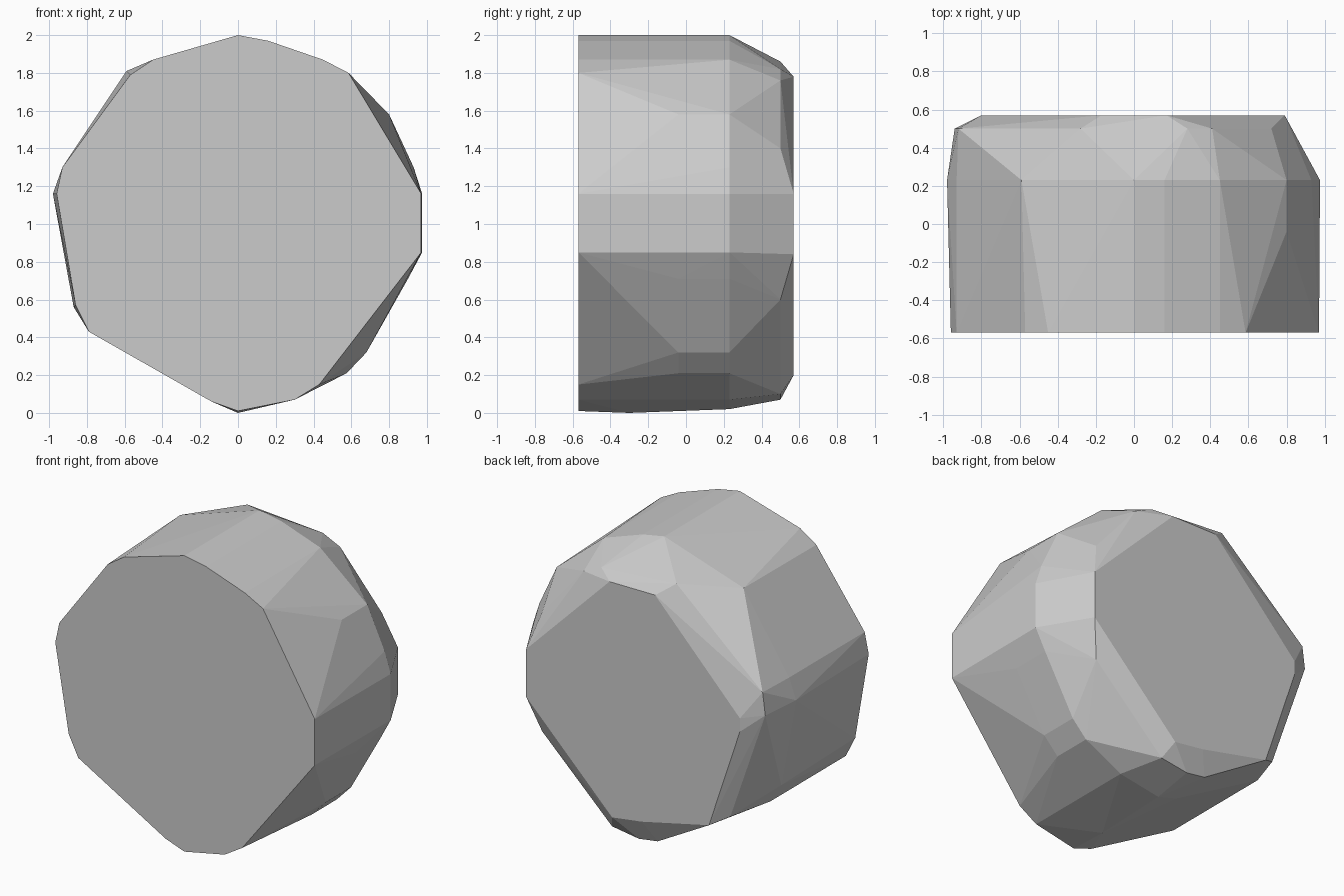
import bpy, bmesh

# Outline (x, z) of the stone at each depth y, front to back
sections = {
    -0.57: [(0, 2), (.16, 1.97), (.45, 1.87), (.585, 1.8), (.97, 1.16), (.97, .85),
            (.43, .15), (.3, .07), (0, .01), (-.14, .06), (-.79, .43), (-.86, .57),
            (-.96, 1.16), (-.93, 1.3), (-.57, 1.79), (-.45, 1.87)],
    -0.30: [(0, 0)],
    -0.04: [(.8, 1.58), (.9, .71), (.68, .32), (.575, .21)],
    0.23: [(0, 2), (.16, 1.97), (.45, 1.87), (.8, 1.58), (.93, 1.3), (.975, 1.16),
           (.975, .85), (.9, .71), (.68, .32), (.575, .21), (.3, .07), (0, .02),
           (-.14, .06), (-.79, .43), (-.87, .56), (-.98, 1.16), (-.93, 1.3), (-.59, 1.81)],
    0.50: [(-.28, 1.86), (.28, 1.82), (.41, 1.76), (.72, 1.4), (.72, .6), (.2, .1),
           (0, .07), (-.14, .09), (-.68, .4), (-.94, 1.15), (-.92, 1.3)],
    0.57: [(.17, 1.78), (.79, 1.16), (.79, .84), (.15, .2), (-.07, .23), (-.57, .34),
           (-.8, 1.03), (-.8, 1.12), (-.17, 1.78)],
}

# Wrap the outlines in one faceted skin
bm = bmesh.new()
for y, outline in sections.items():
    for x, z in outline:
        bm.verts.new((x, y, z))
hull = bmesh.ops.convex_hull(bm, input=bm.verts)
loose = [v for v in bm.verts if not v.link_faces]
bmesh.ops.delete(bm, geom=loose, context='VERTS')
bmesh.ops.dissolve_limit(bm, angle_limit=0.01, verts=bm.verts, edges=bm.edges)
bmesh.ops.recalc_face_normals(bm, faces=bm.faces)

mesh = bpy.data.meshes.new("faceted_stone")
bm.to_mesh(mesh)
bm.free()
bpy.context.collection.objects.link(bpy.data.objects.new("faceted_stone", mesh))
